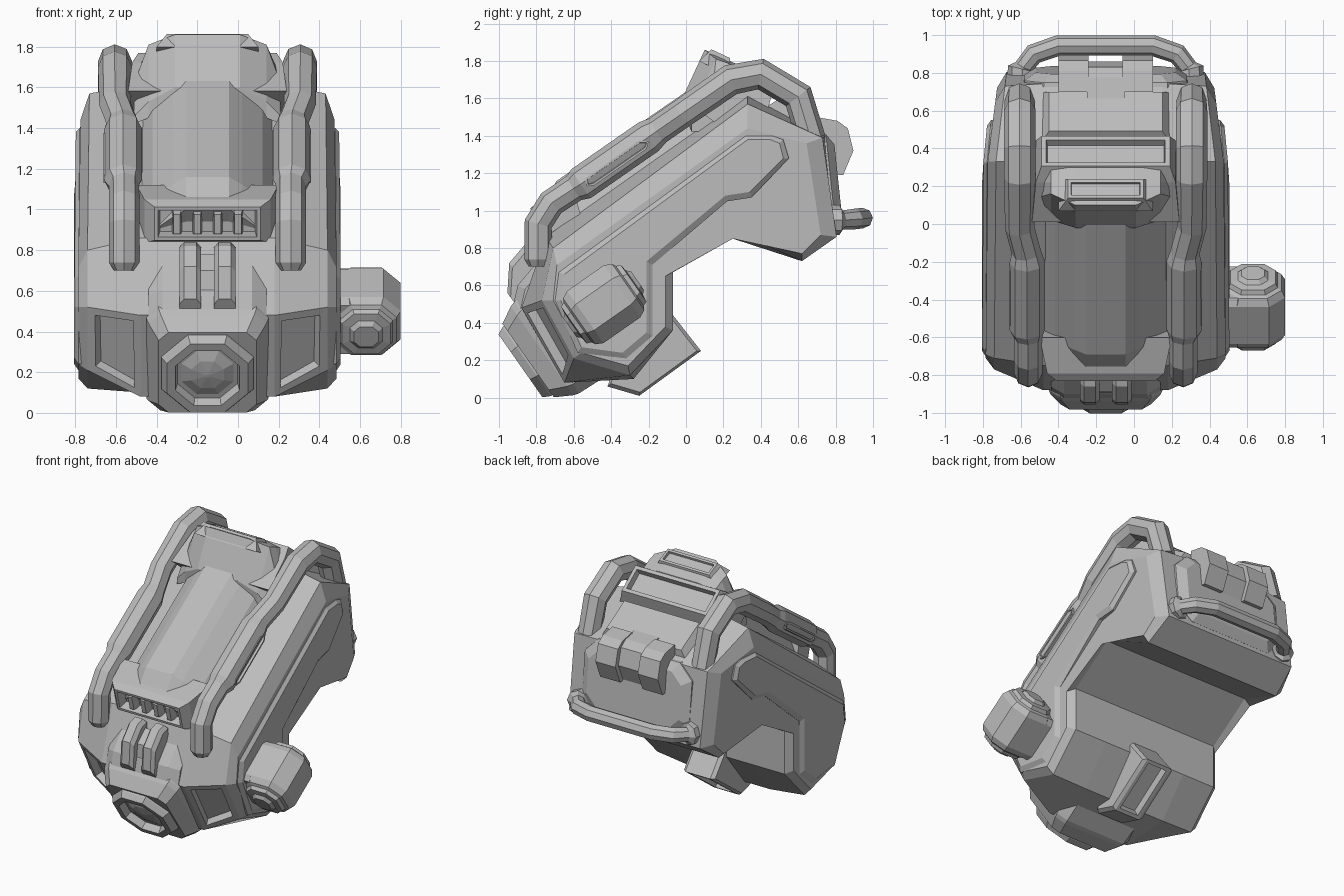
import bpy, bmesh, math
from mathutils import Vector

if "Cube" in bpy.data.objects:
    bpy.data.objects.remove(bpy.data.objects["Cube"])

CX = -0.15                      # mirror plane of the body
TILT = math.radians(35)         # lean of the body axis

grey = bpy.data.materials.new("plain grey")
grey.use_nodes = True
grey.diffuse_color = (0.5, 0.5, 0.5, 1)
grey.node_tree.nodes["Principled BSDF"].inputs["Base Color"].default_value = (0.5, 0.5, 0.5, 1)


def add(name, data):
    data.materials.append(grey)
    ob = bpy.data.objects.new(name, data)
    bpy.context.scene.collection.objects.link(ob)
    return ob


def recess(bm, faces, steps):
    for thick, depth in steps:
        bmesh.ops.inset_individual(bm, faces=faces, thickness=thick, depth=depth)


def bridge(rings):
    """Skin closed rings of points; returns bmesh, quads per gap and end caps."""
    bm = bmesh.new()
    vs = [[bm.verts.new(p) for p in r] for r in rings]
    n = len(vs[0])
    quads = [[bm.faces.new((a[i], a[(i + 1) % n], b[(i + 1) % n], b[i])) for i in range(n)]
             for a, b in zip(vs, vs[1:])]
    caps = [bm.faces.new(vs[0]), bm.faces.new(vs[-1])]
    bmesh.ops.recalc_face_normals(bm, faces=bm.faces[:])
    return bm, quads, caps


def finish(name, bm):
    me = bpy.data.meshes.new(name)
    bm.to_mesh(me)
    bm.free()
    return add(name, me)


def slab(name, layers, cx=CX, cuts=(), cap_steps=(), taper=0.0):
    """Side profiles stacked outwards in x on both sides, narrowing to the rear by taper;
    cuts = (gap, segment, steps)."""
    def ring(w, profile, side):
        return [(cx + side * w * (1 - taper * max(0, y - .25)), y, z) for y, z in profile]
    rings = [ring(w, p, -1) for w, p in reversed(layers)] + [ring(w, p, 1) for w, p in layers]
    bm, quads, caps = bridge(rings)
    mid = len(layers) - 1
    for gap, seg, steps in cuts:
        for g in {mid - gap, mid + gap}:
            recess(bm, [quads[g][seg]], steps)
    recess(bm, caps, cap_steps)
    return finish(name, bm)


def loft(name, centre, angle, sections, chamfer=0.0, steps=()):
    """Rectangles or chamfered rectangles (d, half x, half height) along an axis in yz."""
    a = Vector((0, math.cos(angle), math.sin(angle)))
    b = Vector((0, -math.sin(angle), math.cos(angle)))
    rings = []
    for d, w, h in sections:
        c = chamfer * min(w, h)
        pts = []
        for sx, sy in ((1, 1), (-1, 1), (-1, -1), (1, -1)):
            pair = [(sx * w, sy * (h - c)), (sx * (w - c), sy * h)]
            pts += (pair if sx * sy > 0 else pair[::-1]) if c else [(sx * w, sy * h)]
        rings.append([Vector(centre) + a * d + Vector((x, 0, 0)) + b * y for x, y in pts])
    bm, quads, caps = bridge(rings)
    recess(bm, [caps[1]], steps)
    return finish(name, bm)


def pipe(name, points):
    """Eight sided pipe through (x, y, z, radius)."""
    cu = bpy.data.curves.new(name, 'CURVE')
    cu.dimensions = '3D'
    cu.bevel_depth = 1
    cu.bevel_resolution = 2
    cu.use_fill_caps = True
    sp = cu.splines.new('POLY')
    sp.points.add(len(points) - 1)
    sp.use_smooth = False
    for p, (x, y, z, r) in zip(sp.points, points):
        p.co = (x, y, z, 1)
        p.radius = r
    return add(name, cu)


def sink(profile, amount):
    return [(y + amount * math.sin(TILT), z - amount * math.cos(TILT)) for y, z in profile]


def blend(p, q, t):
    return [(a + (c - a) * t, b + (d - b) * t) for (a, b), (c, d) in zip(p, q)]


# Main body with chamfered cheeks and a window in each cheek
core = [(-.75, .86), (-.88, .48), (-.65, .08), (-.28, .1), (-.07, .36), (-.07, .67),
        (.25, .89), (.62, .73), (.805, .86), (.745, 1.4), (.33, 1.62)]
shoulder = [(-.71, .8), (-.77, .52), (-.6, .21), (-.3, .12)] + core[4:9] + [(.73, 1.39), (.33, 1.57)]
flank = [(-.69, .71), (-.71, .52), (-.56, .24), (-.31, .17), (-.11, .38), (-.11, .65),
         (.25, .85), (.62, .77), (.72, .87), (.645, 1.36), (.33, 1.44)]
slab("body", [(.33, core), (.59, shoulder), (.635, flank)],
     cuts=[(1, 1, [(.055, 0), (.008, -.05)])], taper=.2)

# Raised plates on both flanks
plate = [(-.68, .67), (-.7, .52), (-.58, .24), (-.32, .21), (-.18, .33), (-.18, .71), (.22, 1.05),
         (.35, 1.07), (.55, 1.28), (.52, 1.38), (.46, 1.4), (.32, 1.4)]
inner = [(-.65, .66), (-.67, .52), (-.56, .27), (-.34, .24), (-.21, .35), (-.21, .73), (.21, 1.08),
         (.34, 1.1), (.52, 1.28), (.5, 1.36), (.45, 1.38), (.33, 1.38)]
slab("side_plates", [(.6, plate), (.635, plate), (.655, inner)], taper=.15)

# Top cover with a raised centre panel
cover = [(-.7, .9), (-.8, 1.0), (-.75, 1.07), (-.69, 1.16), (.05, 1.67), (.25, 1.6), (.25, 1.3)]
slab("top_cover", [(.105, cover), (.17, sink(cover, .045)), (.27, sink(cover, .13)),
                   (.355, sink(cover, .26))])

# Flared rear lip with its vents
lip = [(-.02, 1.6), (.1, 1.86), (.18, 1.825), (.3, 1.77), (.3, 1.45), (.0, 1.45)]
wing = [(.02, 1.53), (.16, 1.81), (.22, 1.79), (.3, 1.75), (.3, 1.45), (.02, 1.45)]
root = [(.03, 1.46), (.14, 1.62), (.22, 1.65), (.3, 1.63), (.3, 1.45), (.03, 1.42)]
slab("flared_lip", [(.16, lip), (.29, wing), (.36, root)])
loft("upper_vent", (CX, .18, 1.825), math.radians(65), [(-.07, .25, .09), (.015, .2, .055)],
     steps=[(.025, 0), (.006, -.03)])
loft("rear_vent", (CX, .38, 1.7), math.radians(52),
     [(-.32, .39, .22), (-.08, .37, .14), (.01, .34, .1)], steps=[(.035, 0), (.01, -.04)])
loft("rear_step", (CX, .57, 1.49), math.radians(60), [(-.1, .4, .2), (.05, .3, .12)])

# Front grille with four teeth
loft("grille_frame", (CX, -.81, .93), math.radians(195),
     [(-.25, .35, .13), (-.05, .31, .11), (.0, .26, .085)], steps=[(.025, 0), (.012, -.07)])
for i in range(4):
    loft("grille_tooth", (CX + (i - 1.5) * .1, -.79, .93), math.radians(195),
         [(-.06, .025, .07), (.01, .016, .05)])

# Nose block, lens ring and faceted lens
nose = (CX, -.885, .17)
back = TILT + math.pi
loft("nose_block", nose, back, [(-.4, .31, .31), (-.17, .3, .3), (-.14, .29, .29), (-.05, .24, .24)], .2)
loft("lens_ring", nose, back, [(-.12, .235, .235), (-.04, .225, .225), (0, .2, .205)], .58,
     [(.045, 0), (.015, -.06)])
loft("lens", nose, back, [(-.1, .16, .16), (-.055, .14, .14), (-.03, .08, .08), (-.02, .01, .01)], .58)
slab("nose_collar", [(.22, [(-.8, .72), (-.9, .6), (-.93, .47), (-.75, .45)]),
                     (.29, [(-.76, .7), (-.86, .58), (-.89, .45), (-.75, .45)])])

# Twin front fins
fin = [(-.8, .84), (-.86, .82), (-.945, .72), (-.955, .56), (-.91, .5), (-.78, .55)]
for s in (-1, 1):
    slab("front_fin", [(.03, fin), (.052, sink(fin, .03))], CX + s * .085)
slab("fin_bridge", [(.08, [(-.8, .78), (-.89, .7), (-.9, .54), (-.78, .55)])])

# Large pipes over the top, each with a slotted sleeve
path = [(.41, -.79, .70, .05), (.41, -.79, .74, .075), (.41, -.79, .93, .075),
        (.41, -.72, 1.04, .075), (.41, -.6, 1.12, .075), (.415, -.56, 1.145, .093),
        (.415, -.2, 1.395, .093), (.42, -.15, 1.43, .078), (.455, -.02, 1.52, .078),
        (.455, .24, 1.7, .083), (.455, .4, 1.73, .083), (.455, .6, 1.61, .083),
        (.455, .67, 1.38, .078)]
sleeve = [(-.53, 1.13), (-.54, 1.17), (-.25, 1.375), (-.2, 1.37), (-.21, 1.33), (-.49, 1.135)]
for s in (-1, 1):
    pipe("top_pipe", [(CX + s * x, y, z, r) for x, y, z, r in path])
    slab("pipe_slot", [(.02, sleeve)], CX + s * .49, cap_steps=[(.012, 0), (.004, -.015)])

# Back panel, latch and carry handle
loft("back_panel", (CX, .775, 1.15), math.radians(6), [(-.06, .44, .27), (.0, .43, .26), (.04, .37, .2)], .4)
latch = [(.7, 1.5), (.81, 1.48), (.865, 1.44), (.895, 1.32), (.84, 1.19), (.7, 1.2)]
for s in (-1, 1):
    slab("latch_block", [(.08, latch)], CX + s * .17)
slab("latch_bridge", [(.1, [(y - .035, z) for y, z in latch])])
half = [(.44, .74, .95, .08), (.44, .82, .95, .08), (.435, .83, .95, .05), (.38, .9, .955, .055),
        (.25, .945, .96, .055)]
pipe("back_handle", [(CX - x, y, z, r) for x, y, z, r in half] +
     [(CX + x, y, z, r) for x, y, z, r in reversed(half)])

# Side pod on the left flank
ends = [(.22, .06), (.2, .08), (.195, .12), (.17, .13), (.16, .15), (.12, .17)]
loft("pod", (.63, -.44, .5), TILT,
     [(-d, r, r) for d, r in ends] + [(d, r, r) for d, r in reversed(ends)], .5)
loft("pod_arm", (.54, -.44, .5), TILT,
     [(-.16, .1, .145), (-.12, .12, .17), (.12, .12, .17), (.16, .1, .145)], .15)

# Slotted foot under the body
foot = [(-.1, .48), (.08, .25), (-.25, .01), (-.42, .06), (-.35, .25)]
slab("foot", [(.1, foot), (.125, blend(foot, [(-.2, .25)] * len(foot), .08))],
     cuts=[(0, 1, [(.035, 0), (.01, -.05)])])
